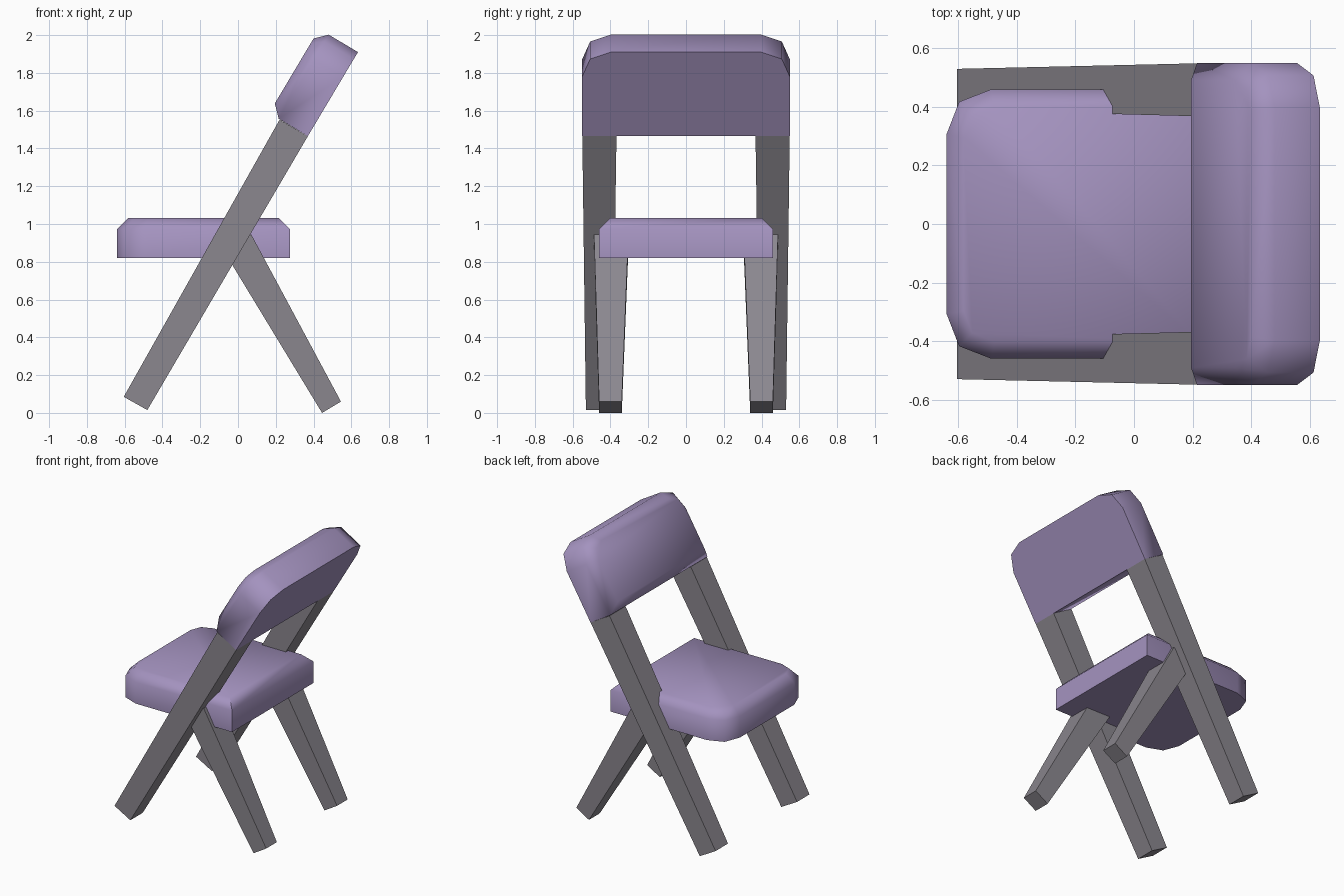
import bpy, bmesh, math
from mathutils import Matrix

cube = bpy.data.objects.get("Cube")
if cube:
    bpy.data.objects.remove(cube, do_unlink=True)


def make_material(name, color):
    mat = bpy.data.materials.new(name)
    mat.use_nodes = True
    mat.diffuse_color = (*color, 1)
    mat.node_tree.nodes["Principled BSDF"].inputs["Base Color"].default_value = (*color, 1)
    return mat


purple = make_material("purple upholstery", (0.37, 0.29, 0.52))
grey = make_material("grey frame", (0.26, 0.245, 0.275))


def make_object(name, bm, mat):
    bmesh.ops.recalc_face_normals(bm, faces=bm.faces)
    mesh = bpy.data.meshes.new(name)
    bm.to_mesh(mesh)
    bm.free()
    mesh.materials.append(mat)
    obj = bpy.data.objects.new(name, mesh)
    bpy.context.collection.objects.link(obj)
    return obj


def outline(length, half, radius, inset):
    """Pad outline: square corners at the start, rounded corners at the far end."""
    r, k = radius - inset * 0.8, (radius - inset * 0.8) * 0.28
    end, side = length - inset, half - inset
    edge = [(inset, side), (end - r, side), (end - k, side - k), (end, side - r)]
    return edge + [(x, -y) for x, y in reversed(edge)]


def pad(name, length, half, wall, bevel, matrix):
    """Cushion with straight walls and a bevelled top, lying in local XY."""
    bm = bmesh.new()
    levels = [(0, 0), (wall, 0), (wall + bevel, bevel)]
    rings = [[bm.verts.new((x, y, z)) for x, y in outline(length, half, 0.152, inset)]
             for z, inset in levels]
    for low, high in zip(rings, rings[1:]):
        for i in range(len(low)):
            j = (i + 1) % len(low)
            bm.faces.new((low[i], low[j], high[j], high[i]))
    bm.faces.new(rings[0])
    bm.faces.new(rings[-1])
    bm.transform(matrix)
    obj = make_object(name, bm, purple)
    bpy.ops.object.select_all(action='DESELECT')
    obj.select_set(True)
    bpy.context.view_layer.objects.active = obj
    bpy.ops.object.shade_smooth_by_angle(angle=math.radians(60))


def leg(name, side, foot, head, foot_y, head_y):
    """Tapered bar between two end edges given in XZ, with a Y range at each end."""
    bm = bmesh.new()
    for edge, (inner, outer) in ((foot, foot_y), (head, head_y)):
        (xa, za), (xb, zb) = edge
        for x, y, z in ((xa, inner, za), (xb, inner, zb), (xb, outer, zb), (xa, outer, za)):
            bm.verts.new((x, side * y, z))
    bmesh.ops.convex_hull(bm, input=bm.verts[:])
    bmesh.ops.dissolve_limit(bm, angle_limit=math.radians(2), verts=bm.verts[:], edges=bm.edges[:])
    make_object(name, bm, grey)


# Seat, rounded towards -x
pad("seat", 0.915, 0.46, 0.153, 0.058,
    Matrix.Translation((0.275, 0, 0.82)) @ Matrix.Diagonal((-1, 1, 1, 1)))

# Backrest, leaning with the long legs and rounded at the top
lean = math.atan2(0.445, 0.265)
pad("backrest", 0.518, 0.55, 0.18, 0.059,
    Matrix.Translation((0.37, 0, 1.465)) @ Matrix.Rotation(-lean, 4, 'Y'))

# Crossed legs on both sides
for label, side in (("left", 1), ("right", -1)):
    leg(label + "_long_leg", side, ((-0.605, 0.085), (-0.48, 0.015)),
        ((0.22, 1.552), (0.37, 1.465)), (0.39, 0.53), (0.368, 0.549))
    leg(label + "_short_leg", side, ((0.445, 0.0), (0.545, 0.06)),
        ((-0.08, 0.865), (0.07, 0.945)), (0.34, 0.46), (0.305, 0.487))
